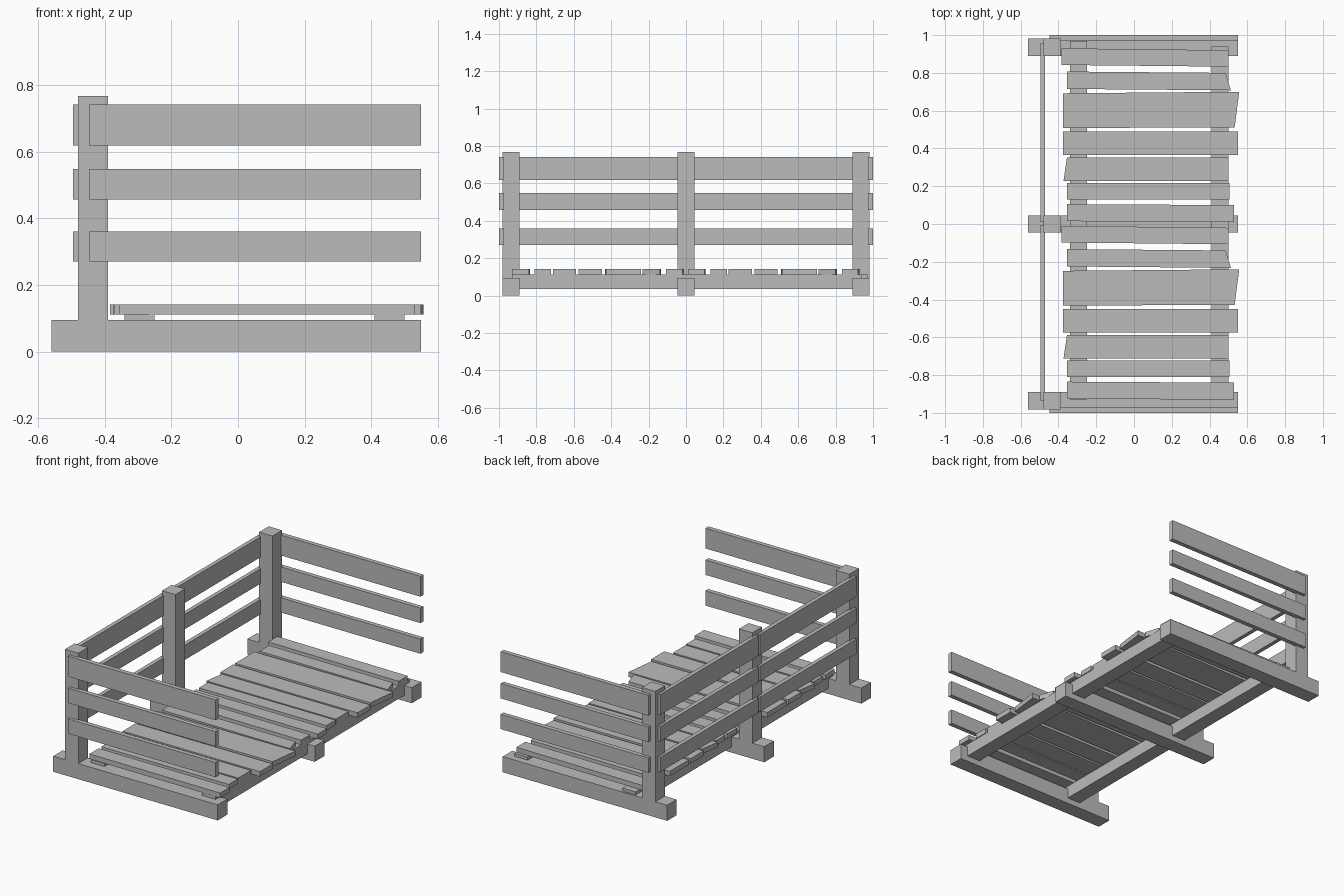
import bpy
import bmesh

cube = bpy.data.objects.get("Cube")
if cube:
    bpy.data.objects.remove(cube, do_unlink=True)

wood = bpy.data.materials.new("plain_grey")
wood.use_nodes = True
GREY = (0.5, 0.5, 0.5, 1)
wood.diffuse_color = GREY
wood.node_tree.nodes["Principled BSDF"].inputs["Base Color"].default_value = GREY


def prism(name, outline, z0, z1):
    """Extrude a flat outline from z0 up to z1."""
    bm = bmesh.new()
    base = bm.faces.new([bm.verts.new((x, y, z0)) for x, y in outline])
    top = bmesh.ops.extrude_face_region(bm, geom=[base])["geom"]
    for v in top:
        if isinstance(v, bmesh.types.BMVert):
            v.co.z = z1
    bmesh.ops.recalc_face_normals(bm, faces=bm.faces)
    mesh = bpy.data.meshes.new(name)
    bm.to_mesh(mesh)
    bm.free()
    mesh.materials.append(wood)
    obj = bpy.data.objects.new(name, mesh)
    bpy.context.collection.objects.link(obj)
    return obj


def box(name, x0, x1, y0, y1, z0, z1):
    return prism(name, [(x0, y0), (x1, y0), (x1, y1), (x0, y1)], z0, z1)


# Ground skids, each with an upright post
HALF = 0.046
for label, y in (("front", -0.935), ("middle", 0.0), ("back", 0.935)):
    box(label + "_skid", -0.56, 0.55, y - HALF, y + HALF, 0, 0.095)
    box(label + "_post", -0.48, -0.39, y - HALF, y + HALF, 0.095, 0.768)

# Long joists under the floor
box("left_joist", 0.41, 0.50, -0.93, 0.94, 0.035, 0.113)
box("right_joist", -0.34, -0.25, -0.93, 0.97, 0.035, 0.113)

# Three rows of rails around three sides
for row, (z0, z1) in (("low", (0.27, 0.36)), ("mid", (0.457, 0.548)), ("top", (0.618, 0.742))):
    box(row + "_front_rail", -0.447, 0.55, -1.0, -0.972, z0, z1)
    box(row + "_back_rail", -0.447, 0.55, 0.972, 1.0, z0, z1)
    box(row + "_side_rail_a", -0.495, -0.47, -0.935, -0.005, z0, z1)
    box(row + "_side_rail_b", -0.495, -0.47, 0.01, 0.955, z0, z1)

# Uneven floor planks: corners run back right, back left, front left, front right
planks = (
    ((-0.385, 0.93), (0.50, 0.92), (0.50, 0.833), (-0.385, 0.842)),
    ((-0.355, 0.807), (0.485, 0.80), (0.513, 0.708), (-0.355, 0.715)),
    ((-0.375, 0.692), (0.557, 0.70), (0.533, 0.512), (-0.375, 0.508)),
    ((-0.375, 0.49), (0.55, 0.49), (0.55, 0.365), (-0.375, 0.365)),
    ((-0.355, 0.352), (0.50, 0.352), (0.50, 0.228), (-0.373, 0.228)),
    ((-0.355, 0.218), (0.505, 0.218), (0.505, 0.13), (-0.355, 0.13)),
    ((-0.355, 0.105), (0.53, 0.10), (0.53, 0.01), (-0.355, 0.015)),
)
for half, shift in (("back", 0.0), ("front", -0.94)):
    for i, corners in enumerate(planks, 1):
        prism(f"{half}_plank_{i}", [(x, y + shift) for x, y in corners], 0.112, 0.142)
